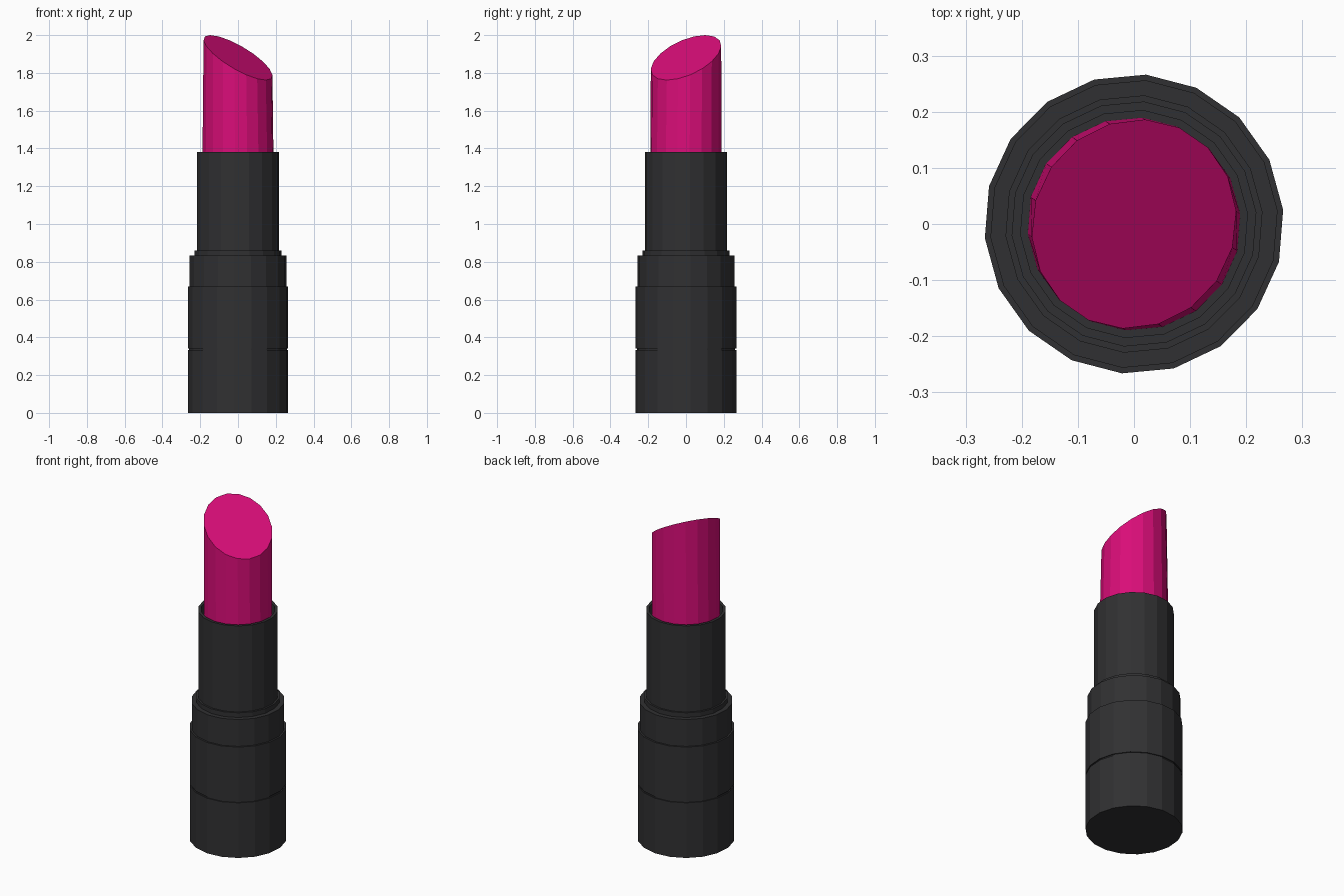
import bpy, bmesh
from math import cos, sin, radians

if "Cube" in bpy.data.objects:
    bpy.data.objects.remove(bpy.data.objects["Cube"])

SIDES = 18
PHASE = 5.4
ANGLES = [radians(PHASE + i * 360 / SIDES) for i in range(SIDES)]


def material(name, colour):
    mat = bpy.data.materials.new(name)
    mat.diffuse_color = (*colour, 1)
    mat.use_nodes = True
    mat.node_tree.nodes["Principled BSDF"].inputs["Base Color"].default_value = mat.diffuse_color
    return mat


def ring(bm, radius, z):
    return [bm.verts.new((radius * cos(a), radius * sin(a), z)) for a in ANGLES]


def bridge(bm, lower, upper):
    for i in range(SIDES):
        j = (i + 1) % SIDES
        bm.faces.new((lower[i], lower[j], upper[j], upper[i]))


def solid(name, rings, bm, mat):
    """Join consecutive rings, cap both ends, and make a flat-shaded object."""
    for lower, upper in zip(rings, rings[1:]):
        bridge(bm, lower, upper)
    bm.faces.new(rings[0][::-1])
    bm.faces.new(rings[-1])
    bmesh.ops.recalc_face_normals(bm, faces=bm.faces)
    mesh = bpy.data.meshes.new(name)
    bm.to_mesh(mesh)
    bm.free()
    mesh.materials.append(mat)
    obj = bpy.data.objects.new(name, mesh)
    bpy.context.collection.objects.link(obj)
    return obj


def lathe(name, profile, mat):
    bm = bmesh.new()
    return solid(name, [ring(bm, r, z) for r, z in profile], bm, mat)


black = material("black_plastic", (0.03, 0.03, 0.032))
pink = material("pink_wax", (0.70, 0.004, 0.19))

# Stepped base with a thin groove
lathe("base", [(0.267, 0), (0.267, 0.333), (0.261, 0.333), (0.261, 0.342),
               (0.267, 0.342), (0.267, 0.67), (0.257, 0.67), (0.257, 0.832),
               (0.23, 0.832)], black)

# Collar and hollow inner tube
lathe("tube", [(0.23, 0.832), (0.23, 0.86), (0.219, 0.86), (0.219, 1.38),
               (0.203, 1.38), (0.203, 1.25)], black)

# Lipstick bullet: slanted flat tip, slightly narrowed along the slant
bm = bmesh.new()
bottom = ring(bm, 0.19, 1.25)
tip = ring(bm, 0.19, 1.881)
high = radians(PHASE + 140)
for v, a in zip(tip, ANGLES):
    along = cos(a - high)
    v.co.x -= 0.011 * along * cos(high)
    v.co.y -= 0.011 * along * sin(high)
    v.co.z += 0.119 * along
solid("bullet", [bottom, tip], bm, pink)
